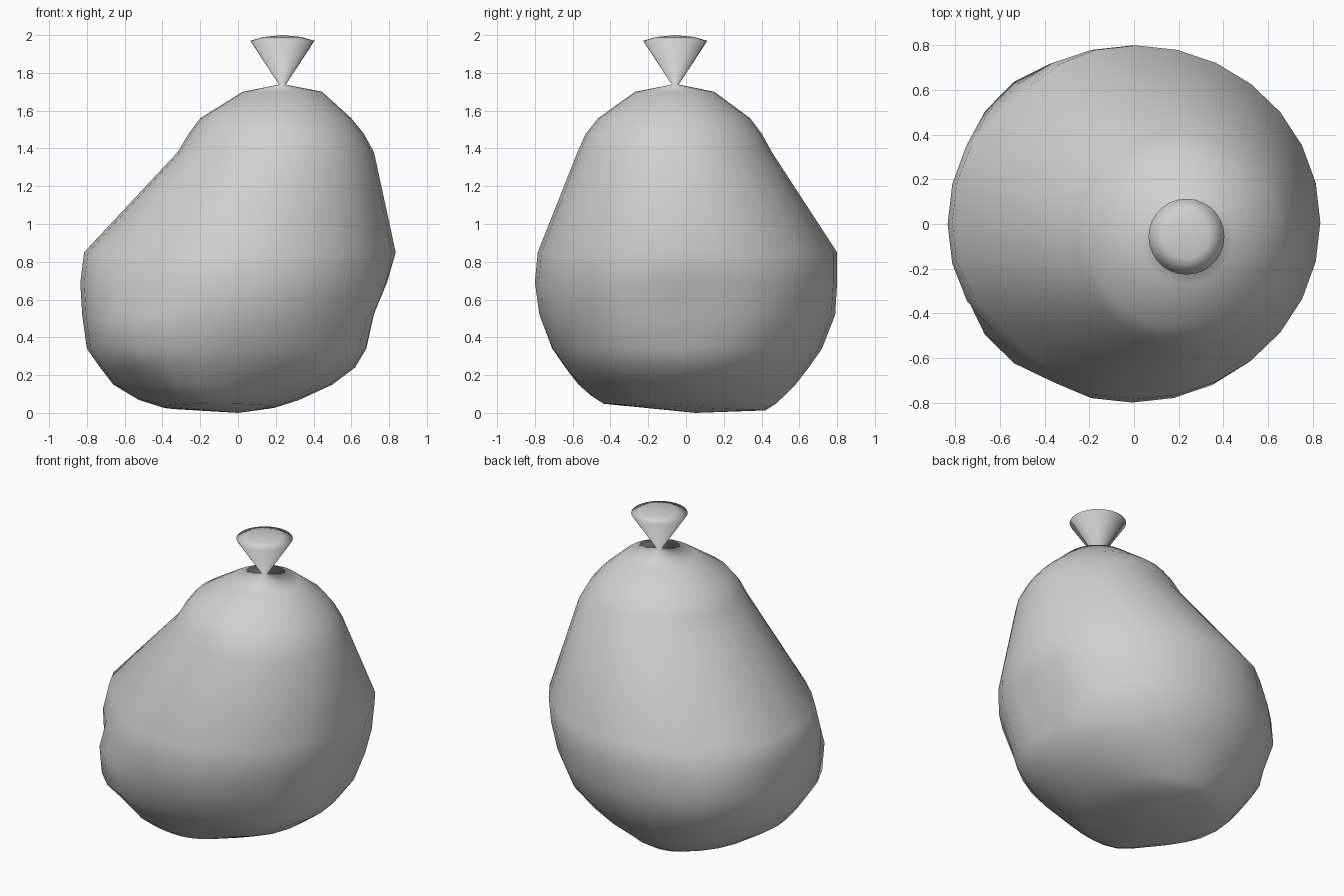
import bpy, bmesh
from math import sin, cos, pi
from mathutils import Vector

cube = bpy.data.objects.get("Cube")
if cube:
    bpy.data.objects.remove(cube, do_unlink=True)

# Single grey plastic
grey = bpy.data.materials.new("grey plastic")
grey.use_nodes = True
colour = (0.64, 0.64, 0.64, 1)
grey.diffuse_color = colour
grey.node_tree.nodes["Principled BSDF"].inputs["Base Color"].default_value = colour

SIDES = 28

# Cross-sections of the sagging body: z, x min, x max, y min, y max
body = [
    (0.03, -0.40, 0.20, -0.47, 0.42),
    (0.07, -0.53, 0.33, -0.54, 0.48),
    (0.15, -0.66, 0.50, -0.61, 0.58),
    (0.24, -0.73, 0.62, -0.68, 0.65),
    (0.34, -0.80, 0.71, -0.74, 0.72),
    (0.52, -0.825, 0.77, -0.78, 0.79),
    (0.69, -0.835, 0.82, -0.80, 0.80),
    (0.85, -0.815, 0.835, -0.785, 0.80),
    (1.38, -0.32, 0.72, -0.575, 0.455),
    (1.48, -0.26, 0.665, -0.53, 0.40),
    (1.56, -0.20, 0.60, -0.465, 0.34),
    (1.70, 0.025, 0.445, -0.27, 0.15),
]

# Gathered neck and flared, domed top: z, radius
NECK = Vector((0.235, -0.057, 0))
flare = [(1.738, 0.018), (1.97, 0.17), (1.99, 0.10)]
sections = body + [(z, NECK.x - r, NECK.x + r, NECK.y - r, NECK.y + r)
                   for z, r in flare]

# Creases (positive) and bulges (negative) in the plastic: centre, reach, depth
dents = [
    (Vector((0.75, 0.0, 0.52)), 0.30, 0.06),
    (Vector((0.50, -0.58, 0.45)), 0.25, 0.03),
    (Vector((0.10, -0.60, 0.17)), 0.42, 0.07),
    (Vector((-0.48, -0.40, 0.14)), 0.24, 0.05),
    (Vector((-0.59, -0.54, 0.37)), 0.28, -0.04),
    (Vector((-0.56, -0.56, 0.87)), 0.35, 0.06),
    (Vector((-0.56, 0.58, 0.87)), 0.30, 0.04),
    (Vector((-0.58, 0.58, 0.58)), 0.28, -0.03),
]


def ring(bm, section):
    z, x0, x1, y0, y1 = section
    verts = []
    for i in range(SIDES):
        a = 2 * pi * i / SIDES
        p = Vector(((x0 + x1) / 2 + cos(a) * (x1 - x0) / 2,
                    (y0 + y1) / 2 + sin(a) * (y1 - y0) / 2, z))
        if z < 0.1:
            p.z -= 0.04 * p.y          # the base lifts towards the front
        push = Vector((0, 0, 0))
        inward = Vector((-p.x, -p.y, 0)).normalized()
        for centre, reach, depth in dents:
            d = (p - centre).length
            if d < reach:
                push += inward * depth * (1 - d / reach) ** 0.7
        verts.append(bm.verts.new(p + push))
    return verts


def fan(bm, tip, verts):
    v = bm.verts.new(tip)
    for a, b in zip(verts, verts[1:] + verts[:1]):
        bm.faces.new((v, a, b))


# Loft the sack from base to tied top
bm = bmesh.new()
rings = [ring(bm, s) for s in sections]
for low, high in zip(rings, rings[1:]):
    for i in range(SIDES):
        j = (i + 1) % SIDES
        bm.faces.new((low[i], low[j], high[j], high[i]))
fan(bm, (0, 0.05, 0), rings[0])
fan(bm, (NECK.x, NECK.y, 2.0), rings[-1])
bmesh.ops.recalc_face_normals(bm, faces=bm.faces)
for f in bm.faces:
    f.smooth = True

mesh = bpy.data.meshes.new("tied_sack")
bm.to_mesh(mesh)
bm.free()
mesh.materials.append(grey)
sack = bpy.data.objects.new("tied_sack", mesh)
bpy.context.collection.objects.link(sack)
